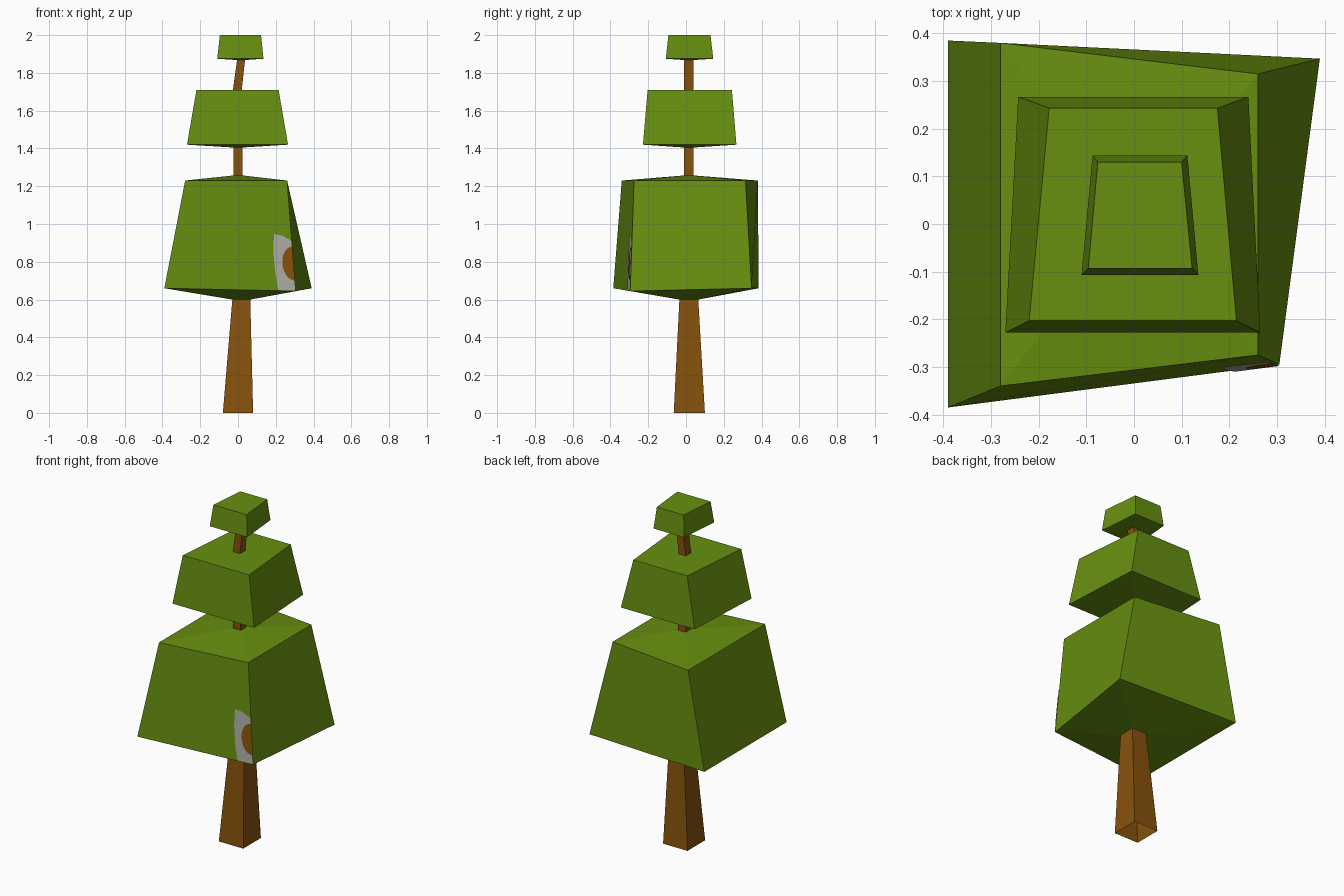
import bpy, bmesh, math
from mathutils import Vector

if "Cube" in bpy.data.objects:
    bpy.data.objects.remove(bpy.data.objects["Cube"])


def material(name, rgb):
    m = bpy.data.materials.new(name)
    m.diffuse_color = (*rgb, 1.0)
    m.use_nodes = True
    m.node_tree.nodes["Principled BSDF"].inputs["Base Color"].default_value = m.diffuse_color
    return m


GREEN = material("leaf green", (0.135, 0.275, 0.005))
BROWN = material("bark brown", (0.245, 0.085, 0.004))
GREY = material("patch grey", (0.42, 0.42, 0.37))


def finish(name, bm, mat):
    me = bpy.data.meshes.new(name)
    bm.to_mesh(me)
    bm.free()
    me.materials.append(mat)
    ob = bpy.data.objects.new(name, me)
    bpy.context.scene.collection.objects.link(ob)
    return ob


def loft(name, rings, mat, cap_top=False):
    """Skin a stack of four-cornered rings, corners counter-clockwise from front left."""
    bm = bmesh.new()
    vs = [[bm.verts.new(p) for p in r] for r in rings]
    for a, b in zip(vs, vs[1:]):
        for i in range(4):
            j = (i + 1) % 4
            bm.faces.new((a[i], a[j], b[j], b[i]))
    if cap_top:
        bm.faces.new(vs[-1])
    return finish(name, bm, mat)


def rect(x0, x1, y0, y1, z):
    return [(x0, y0, z), (x1, y0, z), (x1, y1, z), (x0, y1, z)]


def trapezoid(fx0, fx1, bx0, bx1, y0, y1, z):
    return [(fx0, y0, z), (fx1, y0, z), (bx1, y1, z), (bx0, y1, z)]


# Trunk cross-sections where it meets each tier
t0 = rect(-0.08, 0.08, -0.065, 0.10, 0)
t1 = rect(-0.03, 0.065, -0.035, 0.065, 0.60)
t2 = rect(-0.025, 0.025, -0.01, 0.04, 1.257)
t3 = rect(-0.025, 0.025, -0.01, 0.04, 1.405)
t4 = rect(-0.027, 0.02, -0.01, 0.04, 1.71)
t5 = rect(-0.005, 0.037, -0.01, 0.04, 1.868)

loft("lower_trunk", [t0, t1], BROWN)
loft("middle_trunk", [t2, t3], BROWN)
loft("upper_trunk", [t4, t5], BROWN)

# Lopsided lower tier
low = [(-0.39, -0.385, 0.66), (0.305, -0.295, 0.645), (0.39, 0.347, 0.66), (-0.39, 0.385, 0.66)]
high = [(-0.28, -0.34, 1.23), (0.26, -0.275, 1.23), (0.26, 0.315, 1.23), (-0.28, 0.38, 1.23)]
loft("lower_foliage", [t1, low, high, t2], GREEN)

# Middle and top tiers
loft("middle_foliage", [
    t3,
    trapezoid(-0.27, 0.265, -0.243, 0.24, -0.228, 0.267, 1.42),
    trapezoid(-0.22, 0.215, -0.178, 0.175, -0.203, 0.243, 1.71),
    t4], GREEN)
loft("top_foliage", [
    t5,
    trapezoid(-0.11, 0.135, -0.087, 0.112, -0.107, 0.144, 1.875),
    trapezoid(-0.096, 0.122, -0.076, 0.10, -0.093, 0.13, 2.0)], GREEN, True)

# Painted patch lying on the front face of the lower tier
A, B, C = Vector(low[0]), Vector(low[1]), Vector(high[1])
N = (B - A).cross(C - A).normalized()


def edge_x(z):
    return B.x + (z - B.z) / (C.z - B.z) * (C.x - B.x)


def plate(name, pts, lift, mat):
    bm = bmesh.new()
    vs = []
    for x, z in pts:
        y = A.y - (N.x * (x - A.x) + N.z * (z - A.z)) / N.y
        vs.append(bm.verts.new(Vector((x, y, z)) + N * lift))
    bm.faces.new(vs)
    return finish(name, bm, mat)


plate("grey_patch", [(0.213, 0.648), (edge_x(0.648), 0.648), (edge_x(0.91), 0.91),
                     (0.235, 0.938), (0.19, 0.947), (0.187, 0.85), (0.197, 0.74)], 0.003, GREY)
arc = [(edge_x(0.79 + 0.09 * math.cos(a)) - 0.06 * math.sin(a), 0.79 + 0.09 * math.cos(a))
       for a in [math.pi * i / 12 for i in range(13)]]
plate("brown_spot", arc[::1], 0.005, BROWN).data.flip_normals()
bpy.data.objects["brown_spot"].data.update()
# Make the spot face outward like the patch
spot = bpy.data.objects["brown_spot"].data
if spot.polygons[0].normal.dot(N) < 0:
    spot.flip_normals()
